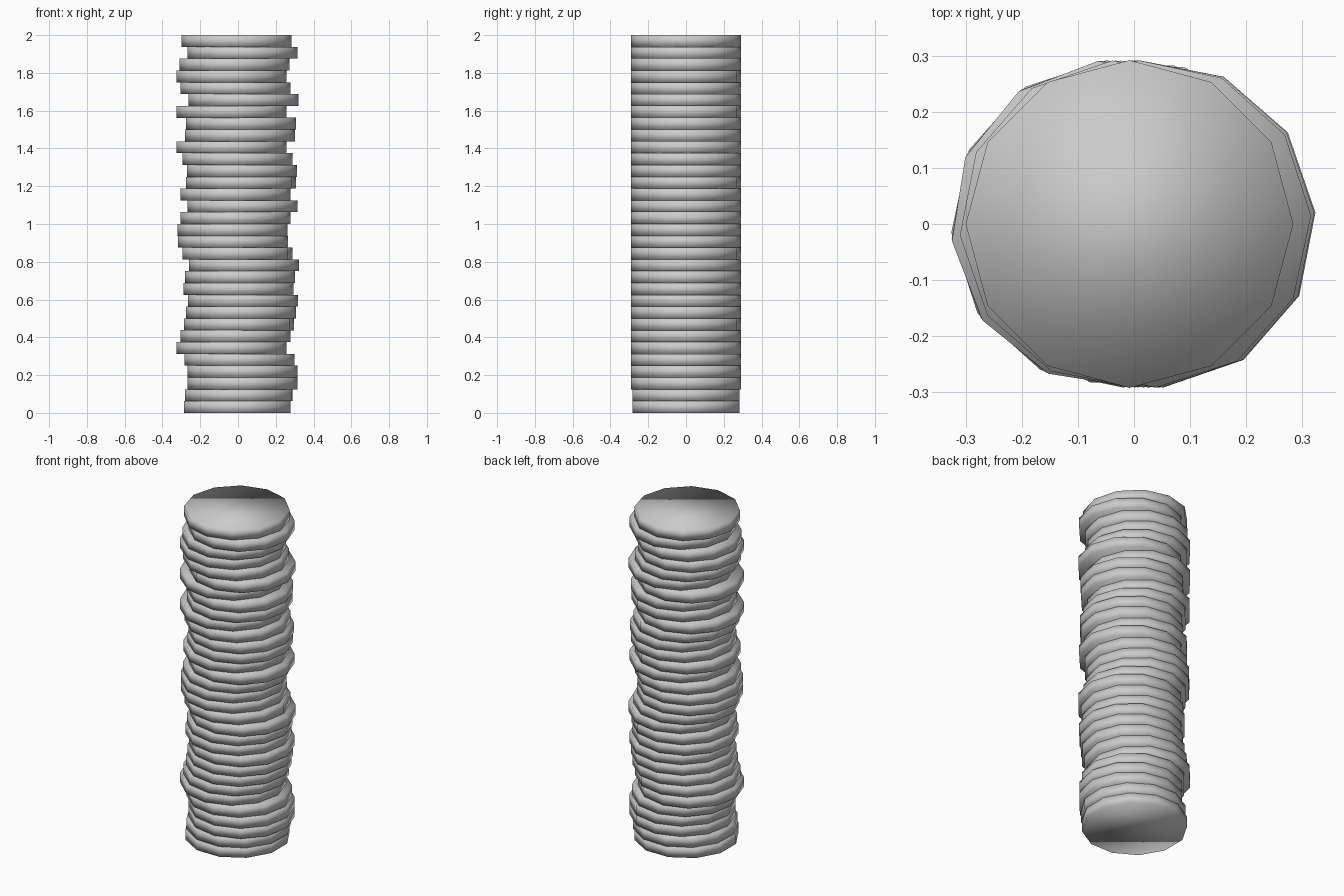
import bpy, math

# Stack of 32 twelve-sided discs, each shifted a little along x (bottom to top)
R, N = 0.292, 32
T = 2.0 / N
shifts = [-0.003, 0.005, 0.024, 0.024, 0.008, -0.034, -0.013, 0.005,
          0.016, 0.026, 0.003, 0.011, 0.032, -0.003, -0.027, -0.029,
          -0.013, 0.024, -0.013, 0.016, 0.021, -0.003, -0.034, 0.011,
          0.016, -0.034, 0.030, -0.013, -0.034, -0.019, 0.024, -0.008]
# Turn of each disc in degrees
turns = [15, 13] + [4, 4, 5, 3, 4, 6] * 4 + [4, 5, 6, 4, 3, 0]


def disc(i):
    bpy.ops.mesh.primitive_cylinder_add(
        vertices=12, radius=R, depth=T,
        location=(shifts[i], 0, (i + 0.5) * T),
        rotation=(0, 0, math.radians(turns[i])))
    ob = bpy.context.object
    ob.name = f"disc_{i + 1:02d}"
    # fully smooth, giving the rounded look of the rims and caps
    bpy.ops.object.shade_smooth()


for i in range(N):
    disc(i)
